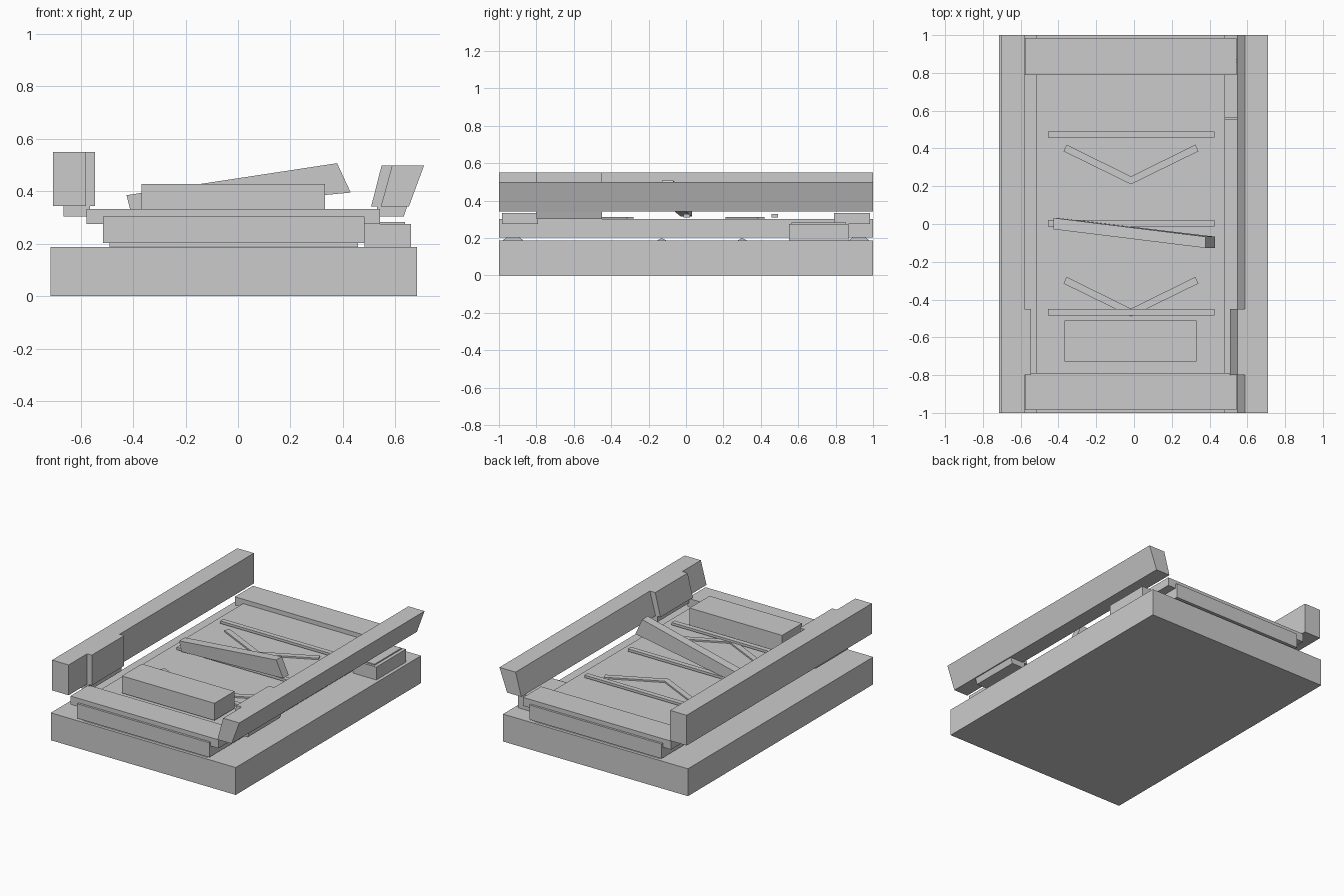
import bpy


def mesh(name, verts, faces):
    me = bpy.data.meshes.new(name)
    me.from_pydata(verts, [], faces)
    me.update()
    ob = bpy.data.objects.new(name, me)
    bpy.context.collection.objects.link(ob)
    return ob


def prism(name, profile, axis, a, b):
    """Extrude a 2D profile along an axis between a and b."""
    def place(p, t):
        q = list(p)
        q.insert(axis, t)
        return q
    n = len(profile)
    area = sum(profile[i - 1][0] * profile[i][1] - profile[i][0] * profile[i - 1][1] for i in range(n))
    if (area < 0) != (axis == 1):       # keep normals facing outwards
        profile = profile[::-1]
    verts = [place(p, a) for p in profile] + [place(p, b) for p in profile]
    faces = [tuple(range(n))[::-1], tuple(range(n, 2 * n))]
    faces += [(i, (i + 1) % n, n + (i + 1) % n, n + i) for i in range(n)]
    return mesh(name, verts, faces)


def box(name, x0, x1, y0, y1, z0, z1):
    return prism(name, [(x0, y0), (x1, y0), (x1, y1), (x0, y1)], 2, z0, z1)


# base slab and raised deck panel
box("base", -0.715, 0.683, -1, 1, 0, 0.187)
box("deck_panel", -0.515, 0.483, -1, 1, 0.203, 0.303)

# spacers and ridges between base and panel
for y0, y1 in [(-0.98, -0.87), (0.87, 0.98)]:
    prism("spacer_pad", [(y0, 0.187), (y1, 0.187), (y1 - 0.02, 0.203), (y0 + 0.02, 0.203)], 0, -0.49, 0.457)
for y in (-0.13, 0.3):
    prism("under_ridge", [(y - 0.025, 0.187), (y + 0.025, 0.187), (y, 0.2)], 0, -0.49, 0.457)

# cross beams at both ends
for y0, y1 in [(-0.985, -0.79), (0.79, 0.985)]:
    box("end_beam", -0.577, 0.542, y0, y1, 0.275, 0.333)

# upright left rail with thicker section and foot
prism("left_rail", [(-0.705, -1), (-0.58, -1), (-0.58, -0.8), (-0.545, -0.8),
                    (-0.545, -0.45), (-0.58, -0.45), (-0.58, 1), (-0.705, 1)], 2, 0.343, 0.55)
box("left_rail_foot", -0.665, -0.565, -0.8, -0.45, 0.303, 0.343)

# leaning right rail with thicker section and foot
prism("right_rail", [(0.545, 0.342), (0.652, 0.342), (0.71, 0.499), (0.588, 0.499)], 1, -1, 1)
prism("right_rail_block", [(0.508, 0.342), (0.56, 0.342), (0.6, 0.499), (0.548, 0.499)], 1, -0.8, -0.45)
prism("right_rail_foot", [(0.53, 0.303), (0.632, 0.303), (0.645, 0.342), (0.53, 0.342)], 1, -0.8, -0.45)

# low side box with thin lid
box("side_box", 0.483, 0.66, 0.55, 0.87, 0.187, 0.275)
box("side_box_lid", 0.483, 0.637, 0.565, 0.855, 0.275, 0.283)

# thin cross slats
for y in (-0.484, -0.013, 0.457):
    box("cross_slat", -0.455, 0.425, y, y + 0.034, 0.311, 0.328)

# chevron strips
for dy in (0, -0.7):
    pts = [(-0.373, 0.385), (-0.016, 0.21), (0.341, 0.385), (0.325, 0.42), (-0.016, 0.252), (-0.357, 0.42)]
    prism("chevron_strip", [(x, y + dy) for x, y in pts], 2, 0.303, 0.313)

# block on the deck
box("deck_block", -0.368, 0.332, -0.728, -0.512, 0.311, 0.428)

# tilted loose beam
side = [(-0.425, 0.385, -0.028), (-0.408, 0.315, -0.028), (0.43, 0.395, -0.127), (0.378, 0.507, -0.127)]
verts = [(x, y, z) for x, z, y in side] + [(x, y + 0.06, z) for x, z, y in side]
mesh("loose_beam", verts, [(0, 1, 2, 3), (7, 6, 5, 4), (0, 4, 5, 1), (1, 5, 6, 2), (2, 6, 7, 3), (3, 7, 4, 0)])
